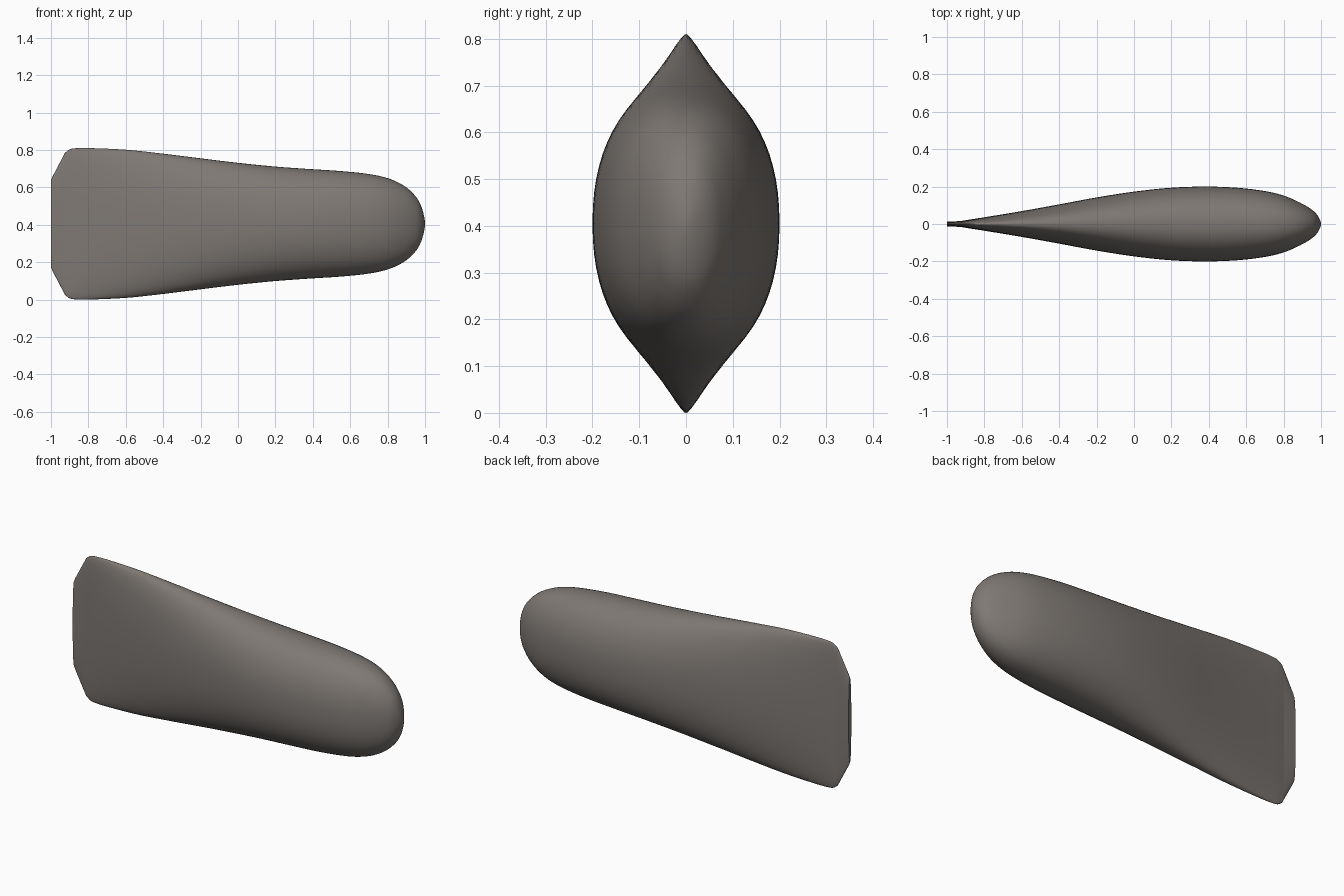
import bpy, bmesh, math
from mathutils import Vector

if "Cube" in bpy.data.objects:
    bpy.data.objects.remove(bpy.data.objects["Cube"])

ZC = 0.405     # height of the centre line
SIDES = 64
POWER = 2.2    # fullness of the cross-section

# Stations along the length: x, half height, half thickness
stations = [Vector(s) for s in [
    (-0.925, 0.380, 0.016), (-0.90, 0.398, 0.020), (-0.87, 0.404, 0.025),
    (-0.80, 0.405, 0.036), (-0.60, 0.396, 0.069), (-0.40, 0.375, 0.105),
    (-0.20, 0.350, 0.142), (0.00, 0.326, 0.173), (0.20, 0.306, 0.194),
    (0.38, 0.293, 0.200), (0.55, 0.282, 0.194), (0.70, 0.266, 0.176),
    (0.80, 0.244, 0.152), (0.88, 0.208, 0.118), (0.94, 0.158, 0.084),
    (0.98, 0.093, 0.048), (1.00, 0.0, 0.0)]]


def spline(p0, p1, p2, p3, t):
    m1 = (p2 - p0) * ((p2.x - p1.x) / (p2.x - p0.x)) if p2.x > p0.x else (p2 - p0) / 2
    m2 = (p3 - p1) * ((p2.x - p1.x) / (p3.x - p1.x)) if p3.x - p1.x > 0.001 else (p3 - p1) / 2
    t2, t3 = t * t, t * t * t
    return (p1 * (2 * t3 - 3 * t2 + 1) + m1 * (t3 - 2 * t2 + t)
            + p2 * (3 * t2 - 2 * t3) + m2 * (t3 - t2))


# Clipped rear edge, then the smooth curve to the rounded nose
path = [Vector((-1.0, 0.232, 0.012)), Vector((-0.992, 0.252, 0.0125))]
last = stations[-2]
ext = ([stations[0] * 2 - stations[1]] + stations
       + [Vector((last.x, -last.y, -last.z))])
for i in range(1, len(ext) - 2):
    for k in range(5):
        path.append(spline(*ext[i - 1:i + 3], k / 5))

bm = bmesh.new()


def power(v):
    return math.copysign(abs(v) ** (2 / POWER), v)


rings = []
for x, h, w in path:
    ring = []
    for j in range(SIDES):
        a = 2 * math.pi * j / SIDES
        ring.append(bm.verts.new((x, w * power(math.cos(a)),
                                  ZC + h * power(math.sin(a)))))
    rings.append(ring)
for a, b in zip(rings, rings[1:]):
    for j in range(SIDES):
        k = (j + 1) % SIDES
        bm.faces.new((a[j], a[k], b[k], b[j]))
# Flat rear end and pointed nose fan
bm.faces.new(rings[0])
nose = bm.verts.new((1.0, 0, ZC))
for j in range(SIDES):
    bm.faces.new((rings[-1][j], rings[-1][(j + 1) % SIDES], nose))
bmesh.ops.recalc_face_normals(bm, faces=bm.faces)
for f in bm.faces:
    f.smooth = True
# Crease where the tail is clipped
bm.edges.ensure_lookup_table()
sharp = set(rings[0]) | set(rings[2])
for e in bm.edges:
    if all(v in rings[0] for v in e.verts) or all(v in rings[2] for v in e.verts):
        e.smooth = False

mesh = bpy.data.meshes.new("streamlined_body")
bm.to_mesh(mesh)
bm.free()
body = bpy.data.objects.new("streamlined_body", mesh)
bpy.context.collection.objects.link(body)

mat = bpy.data.materials.new("warm grey")
mat.diffuse_color = (0.21, 0.19, 0.175, 1)
mat.use_nodes = True
mat.node_tree.nodes["Principled BSDF"].inputs["Base Color"].default_value = mat.diffuse_color
mesh.materials.append(mat)
